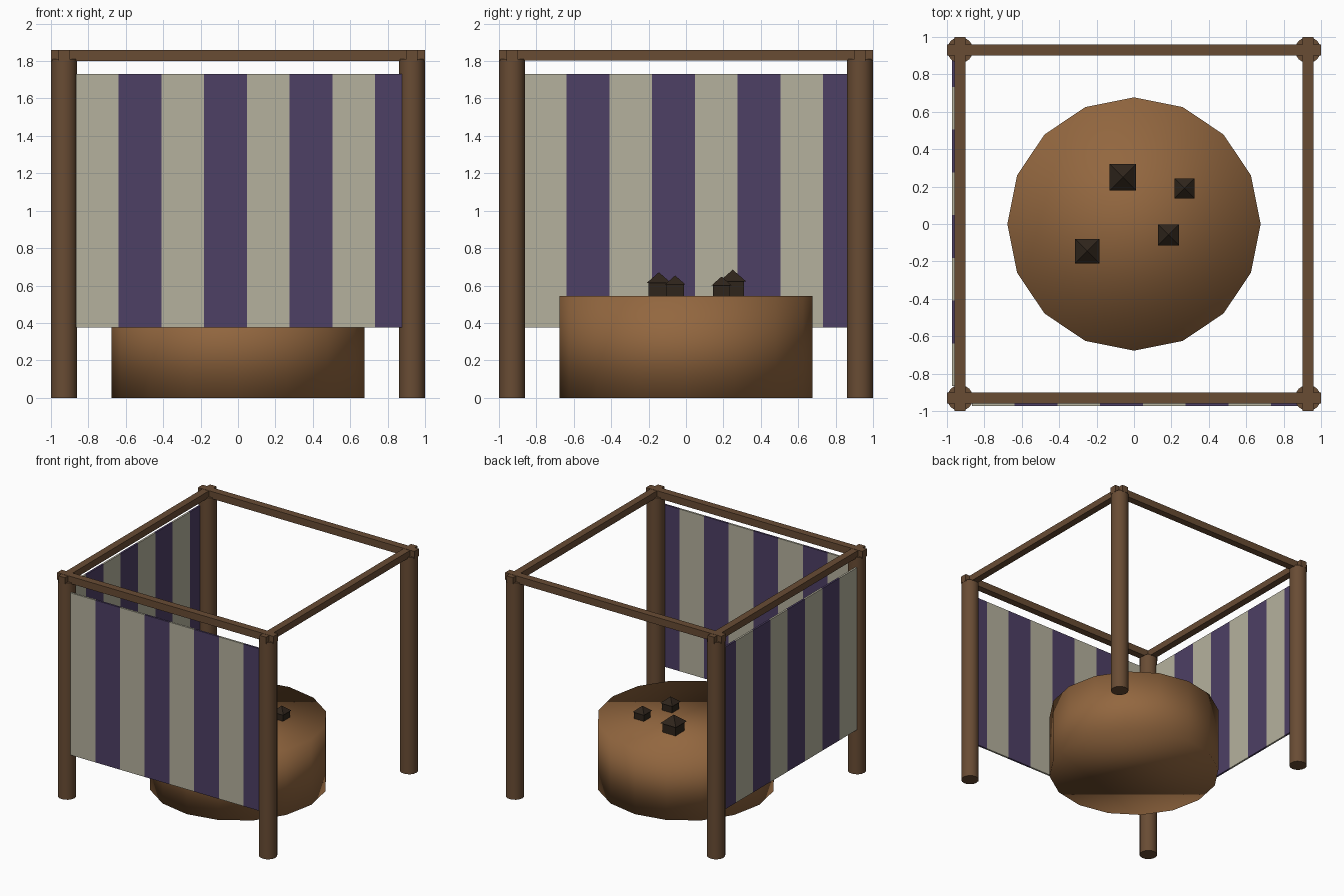
import bpy, bmesh, math
from mathutils import Matrix, Vector

if "Cube" in bpy.data.objects:
    bpy.data.objects.remove(bpy.data.objects["Cube"])


def material(name, rgb):
    m = bpy.data.materials.new(name)
    m.diffuse_color = (*rgb, 1)
    m.use_nodes = True
    m.node_tree.nodes["Principled BSDF"].inputs["Base Color"].default_value = m.diffuse_color
    return m


WOOD = material("dark_wood", (0.14, 0.072, 0.034))
CLAY = material("brown_clay", (0.29, 0.135, 0.05))
CREAM = material("cream_cloth", (0.46, 0.44, 0.34))
PURPLE = material("purple_cloth", (0.075, 0.05, 0.13))
DARK = material("charcoal_brown", (0.028, 0.018, 0.011))


def finish(name, bm, *mats):
    bmesh.ops.recalc_face_normals(bm, faces=bm.faces)
    me = bpy.data.meshes.new(name)
    bm.to_mesh(me)
    bm.free()
    for m in mats:
        me.materials.append(m)
    ob = bpy.data.objects.new(name, me)
    bpy.context.collection.objects.link(ob)
    return ob


def add_box(bm, lo, hi, mat=0):
    lo, hi = Vector(lo), Vector(hi)
    mtx = Matrix.Translation((lo + hi) / 2) @ Matrix.Diagonal((*(hi - lo), 1))
    verts = bmesh.ops.create_cube(bm, size=1, matrix=mtx)["verts"]
    for f in {f for v in verts for f in v.link_faces}:
        f.material_index = mat


def cylinder(name, x, y, r, h, sides, mat):
    bm = bmesh.new()
    bmesh.ops.create_cone(bm, cap_ends=True, segments=sides, radius1=r, radius2=r,
                          depth=h, matrix=Matrix.Translation((x, y, h / 2)))
    for f in bm.faces:
        f.smooth = True
    return finish(name, bm, mat)


# Four corner posts
P = 0.93
for fb, y in (("front", -P), ("back", P)):
    for lr, x in (("left", -P), ("right", P)):
        post = cylinder(f"{fb}_{lr}_post", x, y, 0.07, 1.81, 16, WOOD)
        for p in post.data.polygons:
            p.use_smooth = len(p.vertices) == 4

# Top frame: four crossing beams
W = 0.03
for name, s in (("front_beam", -1), ("back_beam", 1)):
    bm = bmesh.new()
    add_box(bm, (-1, s * P - W, 1.8), (1, s * P + W, 1.86))
    finish(name, bm, WOOD)
for name, s in (("left_beam", -1), ("right_beam", 1)):
    bm = bmesh.new()
    add_box(bm, (s * P - W, -1, 1.802), (s * P + W, 1, 1.858))
    finish(name, bm, WOOD)


# Striped cloth panels: a strip of quads made solid
def striped_panel(name, to_xyz):
    bm = bmesh.new()
    start, step, count = -0.867, 0.2285, 8
    near, far = -0.973, -0.957
    rings = []
    for i in range(count + 1):
        u = start + i * step
        rings.append([bm.verts.new(to_xyz(u, d, z)) for d, z in
                      ((near, 0.375), (near, 1.73), (far, 1.73), (far, 0.375))])
    for i in range(count):
        a, b = rings[i], rings[i + 1]
        for k in range(4):
            n = (k + 1) % 4
            bm.faces.new((a[k], a[n], b[n], b[k])).material_index = i % 2
    bm.faces.new(rings[0])
    bm.faces.new(rings[-1]).material_index = 1
    finish(name, bm, CREAM, PURPLE)


striped_panel("front_cloth", lambda u, d, z: (u, d, z))
striped_panel("left_cloth", lambda u, d, z: (d, u, z))

# Round low-poly block in the middle
TOP = 0.545
cylinder("round_base", 0, 0, 0.677, TOP, 16, CLAY)

# Little huts on the block: box walls and an overhanging pyramid roof
for i, (x, y, h) in enumerate(((-0.06, 0.25, 0.072), (0.27, 0.19, 0.053),
                               (0.184, -0.058, 0.056), (-0.25, -0.145, 0.065))):
    bm = bmesh.new()
    b = 0.84 * h
    add_box(bm, (x - b, y - b, TOP - 0.005), (x + b, y + b, TOP + 1.08 * h))
    roof = (Matrix.Translation((x, y, TOP + 1.5 * h))
            @ Matrix.Rotation(math.pi / 4, 4, "Z"))
    bmesh.ops.create_cone(bm, cap_ends=True, segments=4, radius1=h * math.sqrt(2),
                          radius2=0, depth=0.88 * h, matrix=roof)
    finish(f"hut_{i + 1}", bm, DARK)
